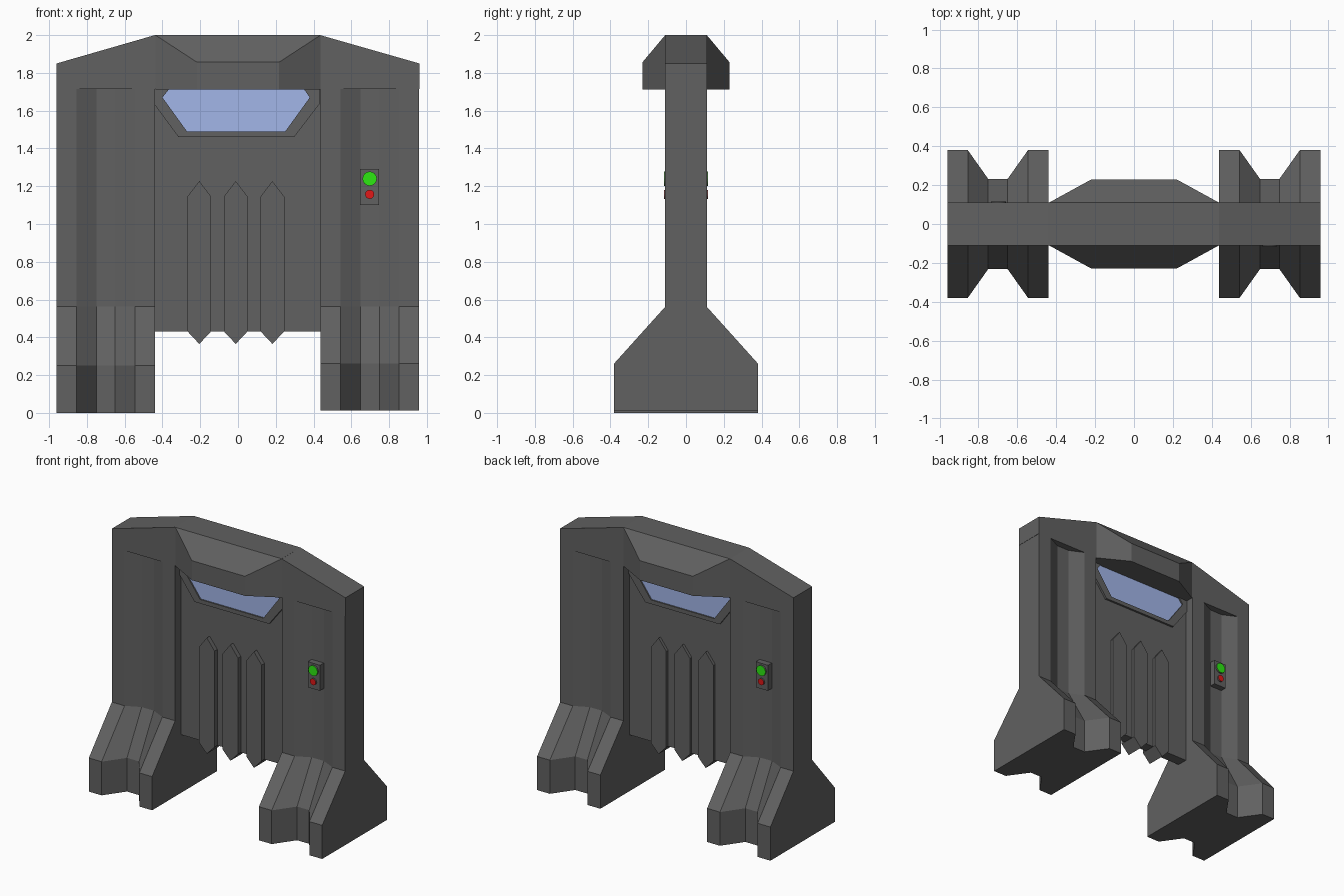
import bpy, bmesh, math

if "Cube" in bpy.data.objects:
    bpy.data.objects.remove(bpy.data.objects["Cube"])

def material(name, rgb):
    m = bpy.data.materials.new(name)
    m.diffuse_color = (*rgb, 1)
    m.use_nodes = True
    m.node_tree.nodes["Principled BSDF"].inputs["Base Color"].default_value = m.diffuse_color
    return m

grey = material("dark_grey", (0.119, 0.119, 0.119))
glass = material("glass_blue", (0.36, 0.465, 0.81))
green = material("button_green", (0.026, 0.81, 0.006))
red = material("button_red", (0.75, 0.009, 0.009))

def finish(bm, name, mat=grey):
    bmesh.ops.recalc_face_normals(bm, faces=bm.faces)
    me = bpy.data.meshes.new(name)
    bm.to_mesh(me)
    bm.free()
    me.materials.append(mat)
    ob = bpy.data.objects.new(name, me)
    bpy.context.collection.objects.link(ob)
    return ob

def loft(name, loops, caps=(True, True), mat=grey):
    """Skin a stack of equal-length point loops."""
    bm = bmesh.new()
    rings = [[bm.verts.new(p) for p in lp] for lp in loops]
    n = len(rings[0])
    for a, b in zip(rings, rings[1:]):
        for i in range(n):
            j = (i + 1) % n
            bm.faces.new((a[i], a[j], b[j], b[i]))
    for ring, cap in zip((rings[0], rings[-1]), caps):
        if cap:
            bm.faces.new(ring)
    bmesh.ops.remove_doubles(bm, verts=bm.verts, dist=1e-5)
    return finish(bm, name, mat)

def prism(name, pts, y0, y1, mat=grey):
    """Extrude an x-z outline along y."""
    return loft(name, [[(x, y, z) for x, z in pts] for y in (y0, y1)], mat=mat)

# Grooved pillars with flared feet
def section(cx, z, outer, inner):
    xs = (-0.26, -0.155, -0.05, 0.05, 0.155, 0.26)
    ys = (outer, outer, inner, inner, outer, outer)
    front = [(cx + x, -y, z) for x, y in zip(xs, ys)]
    return front + [(x, -y, z) for x, y, z in reversed(front)]

for side, cx, base in (("left", -0.7, 0.0), ("right", 0.698, 0.012)):
    loft(side + "_pillar", [section(cx, base, 0.38, 0.232),
                            section(cx, base + 0.25, 0.38, 0.232),
                            section(cx, 0.562, 0.11, 0.06),
                            section(cx, 1.715, 0.11, 0.06)], (True, False))

# Header beam across the top
prism("header", [(-0.96, 1.715), (-0.96, 1.85), (-0.44, 2), (0.435, 2),
                 (0.96, 1.85), (0.96, 1.715)], -0.11, 0.11)

# Bevelled hood over the window, front and back
bm = bmesh.new()
for sx in (-1, 1):
    for sy in (-1, 1):
        for x, y, z in ((0.437, 0.11, 2), (0.437, 0.11, 1.712),
                        (0.218, 0.23, 1.857), (0.218, 0.23, 1.712)):
            bm.verts.new((sx * x, sy * y, z))
bmesh.ops.convex_hull(bm, input=bm.verts)
bmesh.ops.dissolve_limit(bm, angle_limit=0.01, verts=bm.verts, edges=bm.edges)
finish(bm, "hood")

# Door slab
prism("door", [(-0.44, 0.432), (0.44, 0.432), (0.44, 1.72), (-0.44, 1.72)], -0.04, 0.04)

# Pointed bars running through the door
for i, cx in enumerate((-0.205, -0.012, 0.182)):
    w = 0.063
    prism(f"door_bar_{i + 1}", [(cx - w, 0.432), (cx, 0.365), (cx + w, 0.432),
                                (cx + w, 1.145), (cx, 1.227), (cx - w, 1.145)], -0.073, 0.062)

# Window frame ring and glass
outer = [(-0.44, 1.78), (-0.44, 1.63), (-0.315, 1.46), (0.297, 1.46), (0.435, 1.64), (0.435, 1.78)]
inner = [(-0.32, 1.77), (-0.40, 1.67), (-0.27, 1.49), (0.25, 1.49), (0.38, 1.67), (0.31, 1.77)]
at = lambda pts, y: [(x, y, z) for x, z in pts]
loft("window_frame", [at(inner, -0.06), at(outer, -0.06), at(outer, 0.055),
                      at(inner, 0.055), at(inner, -0.06)], (False, False))
prism("window_glass", inner, -0.05, 0.045, glass)

# Button panels: front right, and turned half around on the back
def disc(cx, cz, r):
    return [(cx + r * math.cos(a * math.tau / 16), cz + r * math.sin(a * math.tau / 16))
            for a in range(16)]

for side, s in (("front", 1), ("back", -1)):
    x = 0.697 * s
    prism(side + "_panel", [(x - 0.05, 1.1), (x + 0.05, 1.1), (x + 0.05, 1.29), (x - 0.05, 1.29)],
          -0.05 * s, -0.105 * s)
    # Grey button bodies with thin coloured faces
    for name, z, r, mat in (("green", 1.24, 0.038, green), ("red", 1.157, 0.024, red)):
        prism(f"{side}_{name}_button_body", disc(x, z, r), -0.1 * s, -0.115 * s)
        prism(f"{side}_{name}_button", disc(x, z, r), -0.115 * s, -0.117 * s, mat)
